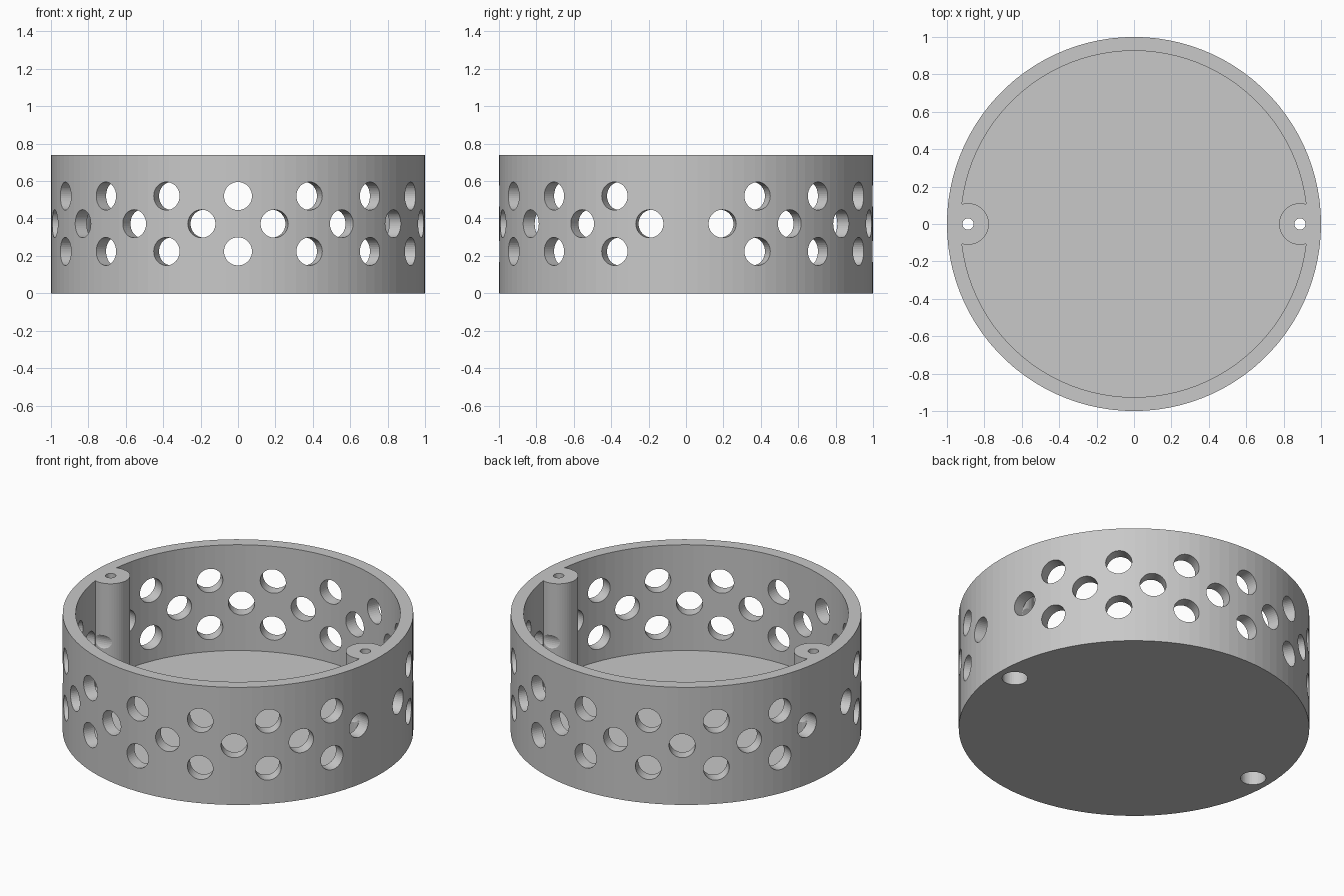
import bpy
import bmesh
from math import radians, sin, cos
from mathutils import Matrix, Vector

RADIUS, HEIGHT, WALL = 1.0, 0.74, 0.074
POST_X, POST_R = 0.887, 0.111
HOLE_R, MID_Z, ROW_GAP = 0.075, 0.372, 0.148
BORE_R, BORE_DEPTH, SCREW_R = 0.073, 0.22, 0.03

if "Cube" in bpy.data.objects:
    bpy.data.objects.remove(bpy.data.objects["Cube"], do_unlink=True)

grey = bpy.data.materials.new("light grey plastic")
grey.use_nodes = True
grey.diffuse_color = (0.58, 0.58, 0.58, 1)
grey.node_tree.nodes["Principled BSDF"].inputs["Base Color"].default_value = (0.58, 0.58, 0.58, 1)


def cylinders(name, radius, spans, sides):
    """One object holding a cylinder between each pair of points."""
    bm = bmesh.new()
    for start, end in spans:
        a, b = Vector(start), Vector(end)
        turn = (b - a).to_track_quat('Z', 'Y').to_matrix().to_4x4()
        bmesh.ops.create_cone(bm, cap_ends=True, segments=sides, radius1=radius,
                              radius2=radius, depth=(b - a).length,
                              matrix=Matrix.Translation((a + b) / 2) @ turn)
    mesh = bpy.data.meshes.new(name)
    bm.to_mesh(mesh)
    bm.free()
    mesh.materials.append(grey)
    obj = bpy.data.objects.new(name, mesh)
    bpy.context.collection.objects.link(obj)
    return obj


def cut(target, cutter):
    """Subtract the cutter, apply the result and discard the cutter."""
    mod = target.modifiers.new("cut", 'BOOLEAN')
    mod.operation, mod.solver, mod.object = 'DIFFERENCE', 'EXACT', cutter
    bpy.context.view_layer.update()
    graph = bpy.context.evaluated_depsgraph_get()
    result = bpy.data.meshes.new_from_object(target.evaluated_get(graph))
    target.modifiers.clear()
    target.data = result
    bpy.data.objects.remove(cutter, do_unlink=True)


def at_posts(low, high):
    return [((s * POST_X, 0, low), (s * POST_X, 0, high)) for s in (-1, 1)]


def radial(degrees, z):
    a = radians(degrees)
    return ((0.7 * cos(a), 0.7 * sin(a), z), (1.1 * cos(a), 1.1 * sin(a), z))


# Round tray whose cavity leaves two screw posts standing at the sides
tray = cylinders("perforated_round_tray", RADIUS, [((0, 0, 0), (0, 0, HEIGHT))], 100)
cavity = cylinders("cavity", RADIUS - WALL, [((0, 0, WALL), (0, 0, 1))], 100)
cut(cavity, cylinders("post_core", POST_R, at_posts(-0.1, 1.2), 48))
cut(tray, cavity)

# Staggered vent holes; outer rows skip the posts
vents = []
for i in range(16):
    vents.append(radial((i + 0.5) * 22.5, MID_Z))
    if i % 8:
        vents += [radial(i * 22.5, MID_Z + s * ROW_GAP) for s in (-1, 1)]
cut(tray, cylinders("vents", HOLE_R, vents, 40))

# Screw holes through the posts, with wide recesses underneath
cut(tray, cylinders("screw_holes", SCREW_R, at_posts(-0.1, 1), 24))
cut(tray, cylinders("screw_recesses", BORE_R, at_posts(-0.1, BORE_DEPTH), 40))
tray.data.name = "perforated_round_tray"
